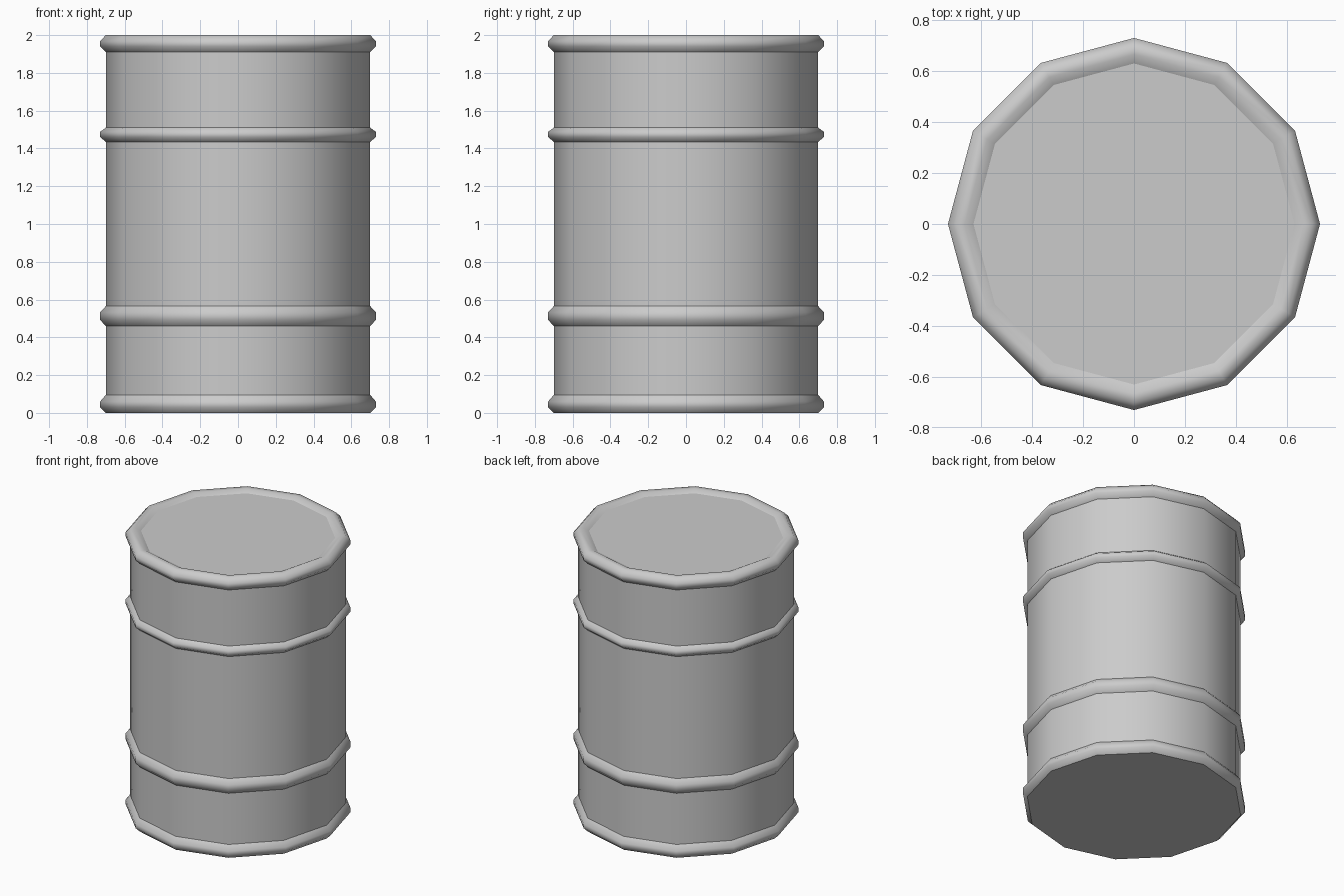
import bpy, bmesh
from math import cos, sin, tau

if "Cube" in bpy.data.objects:
    bpy.data.objects.remove(bpy.data.objects["Cube"])

SIDES = 12
BODY, RING = 0.70, 0.73


def hoop(z0, z1, z2, z3):
    """Raised band: creases where it meets the wall, bulges out between."""
    return [(BODY, z0, True), (RING, z1, False), (RING, z2, False), (BODY, z3, True)]


# Profile of (radius, height, sharp crease), bottom to top
profile = (
    hoop(0.00, 0.03, 0.06, 0.095)          # bottom rim
    + hoop(0.46, 0.492, 0.532, 0.565)      # lower hoop
    + hoop(1.435, 1.46, 1.488, 1.51)       # upper hoop
    + [(BODY, 1.91, True), (RING, 1.94, False), (RING, 1.968, False),
       (0.70, 2.00, False), (0.665, 2.00, False), (0.63, 1.982, True)]  # top rim
)

# Revolve the profile into a twelve-sided drum
bm = bmesh.new()
loops = [[bm.verts.new((r * cos(tau * i / SIDES), r * sin(tau * i / SIDES), z))
          for i in range(SIDES)] for r, z, _ in profile]
for low, high in zip(loops, loops[1:]):
    for i in range(SIDES):
        k = (i + 1) % SIDES
        bm.faces.new((low[i], low[k], high[k], high[i])).smooth = True

# Flat base and lid
bm.faces.new(loops[0][::-1])
bm.faces.new(loops[-1])

# Creases where bands meet the wall, lid and base
for (_, _, sharp), ring in zip(profile, loops):
    if sharp:
        for i in range(SIDES):
            bm.edges.get((ring[i], ring[(i + 1) % SIDES])).smooth = False

bmesh.ops.recalc_face_normals(bm, faces=bm.faces)
mesh = bpy.data.meshes.new("barrel")
bm.to_mesh(mesh)
bm.free()
bpy.context.collection.objects.link(bpy.data.objects.new("barrel", mesh))
